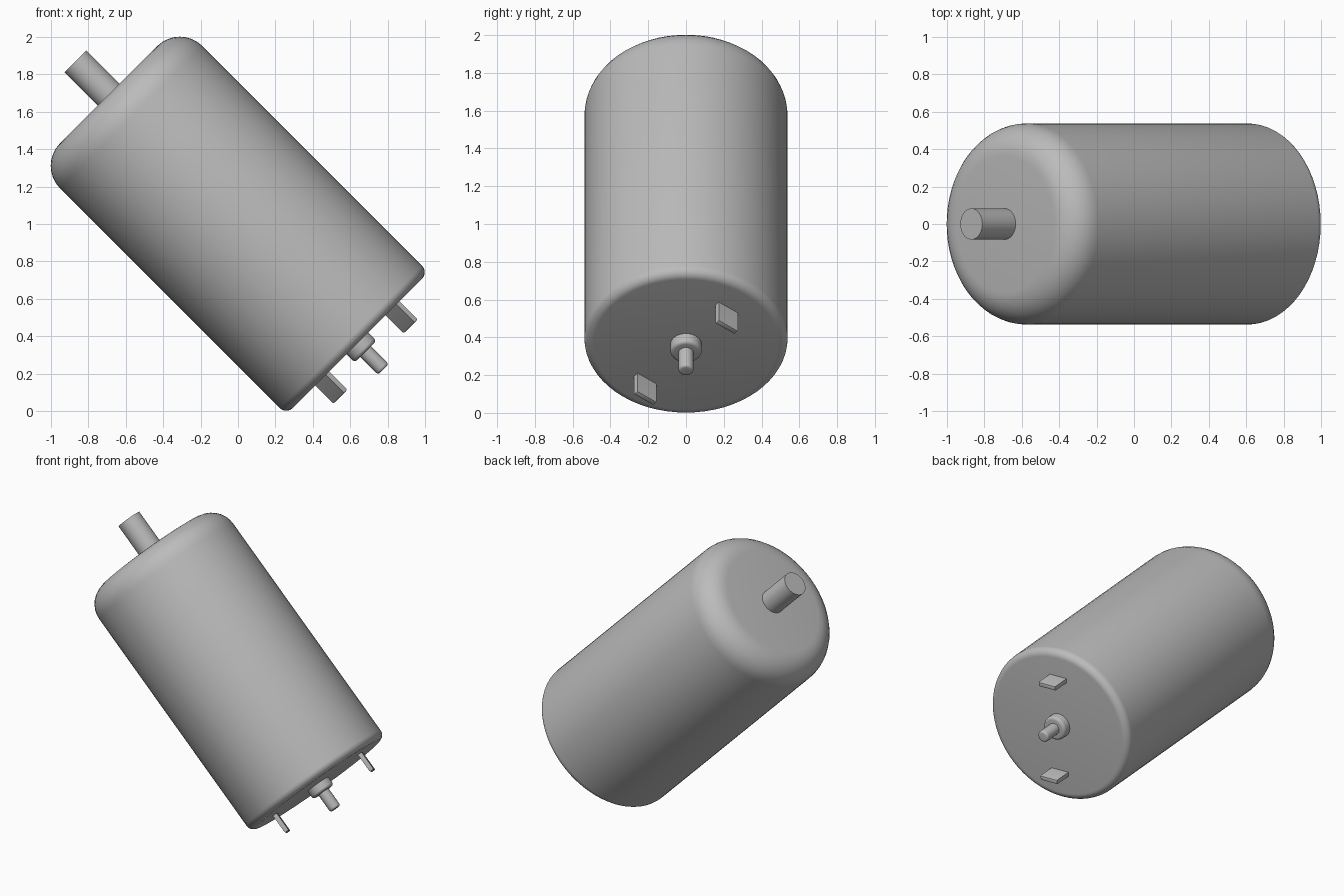
import bpy, bmesh
from math import sin, cos, pi, radians, atan2, hypot
from mathutils import Matrix

cube = bpy.data.objects.get("Cube")
if cube:
    bpy.data.objects.remove(cube)

# Tilted frame: local z runs along the motor axis
TILT = Matrix.Translation((0, 0, 1)) @ Matrix.Rotation(radians(-45), 4, "Y")

metal = bpy.data.materials.new("grey_metal")
metal.use_nodes = True
colour = (0.5, 0.5, 0.5, 1)
metal.diffuse_color = colour
metal.node_tree.nodes["Principled BSDF"].inputs["Base Color"].default_value = colour


def finish(name, bm):
    bmesh.ops.recalc_face_normals(bm, faces=bm.faces)
    mesh = bpy.data.meshes.new(name)
    bm.to_mesh(mesh)
    bm.free()
    obj = bpy.data.objects.new(name, mesh)
    obj.matrix_world = TILT
    mesh.materials.append(metal)
    bpy.context.collection.objects.link(obj)
    bpy.ops.object.select_all(action="DESELECT")
    obj.select_set(True)
    bpy.context.view_layer.objects.active = obj
    bpy.ops.object.shade_smooth_by_angle(angle=radians(35))
    return obj


def corner(radius, end, fillet, side, steps):
    """Profile points of a rounded rim, from the wall to the end face."""
    if fillet == 0:
        return [(radius, end)]
    angles = [pi / 2 * i / steps for i in range(steps + 1)]
    return [(radius - fillet + fillet * cos(a),
             end - side * fillet * (1 - sin(a))) for a in angles]


def turned(name, radius, low, high, low_fillet=0, high_fillet=0, sides=64, steps=8):
    """Capped cylinder with rounded rims."""
    profile = corner(radius, low, low_fillet, -1, steps)[::-1]
    profile += corner(radius, high, high_fillet, 1, steps)
    bm = bmesh.new()
    rings = [[bm.verts.new((r * cos(2 * pi * i / sides), r * sin(2 * pi * i / sides), z))
              for i in range(sides)] for r, z in profile]
    for a, b in zip(rings, rings[1:]):
        for i in range(sides):
            j = (i + 1) % sides
            bm.faces.new((a[i], a[j], b[j], b[i]))
    bm.faces.new(rings[0])
    bm.faces.new(rings[-1])
    return finish(name, bm)


# Can, output shaft, rear bearing boss and rear shaft stub
turned("motor_can", 0.538, -0.903, 0.978, 0.05, 0.17)
turned("output_shaft", 0.083, 0.95, 1.23, sides=48)
turned("rear_boss", 0.083, -0.965, -0.88, 0.02, sides=48, steps=5)
turned("rear_shaft_stub", 0.04, -1.1, -0.94, 0.015, sides=32, steps=5)

# Two terminal blades, tangential on opposite sides of the axis
offset_x, offset_y = 0.266, 0.215
for name, turn in (("upper_terminal", 0), ("lower_terminal", pi)):
    bm = bmesh.new()
    bmesh.ops.create_cube(bm, size=1)
    bmesh.ops.scale(bm, vec=(0.03, 0.13, 0.17), verts=bm.verts)
    tip = [e for e in bm.edges if all(v.co.z < 0 for v in e.verts)]
    bmesh.ops.bevel(bm, geom=tip, offset=0.007, segments=2, profile=0.5, affect="EDGES")
    place = (Matrix.Rotation(turn + atan2(offset_y, offset_x), 4, "Z")
             @ Matrix.Translation((hypot(offset_x, offset_y), 0, -0.955)))
    bmesh.ops.transform(bm, matrix=place, verts=bm.verts)
    finish(name, bm)
